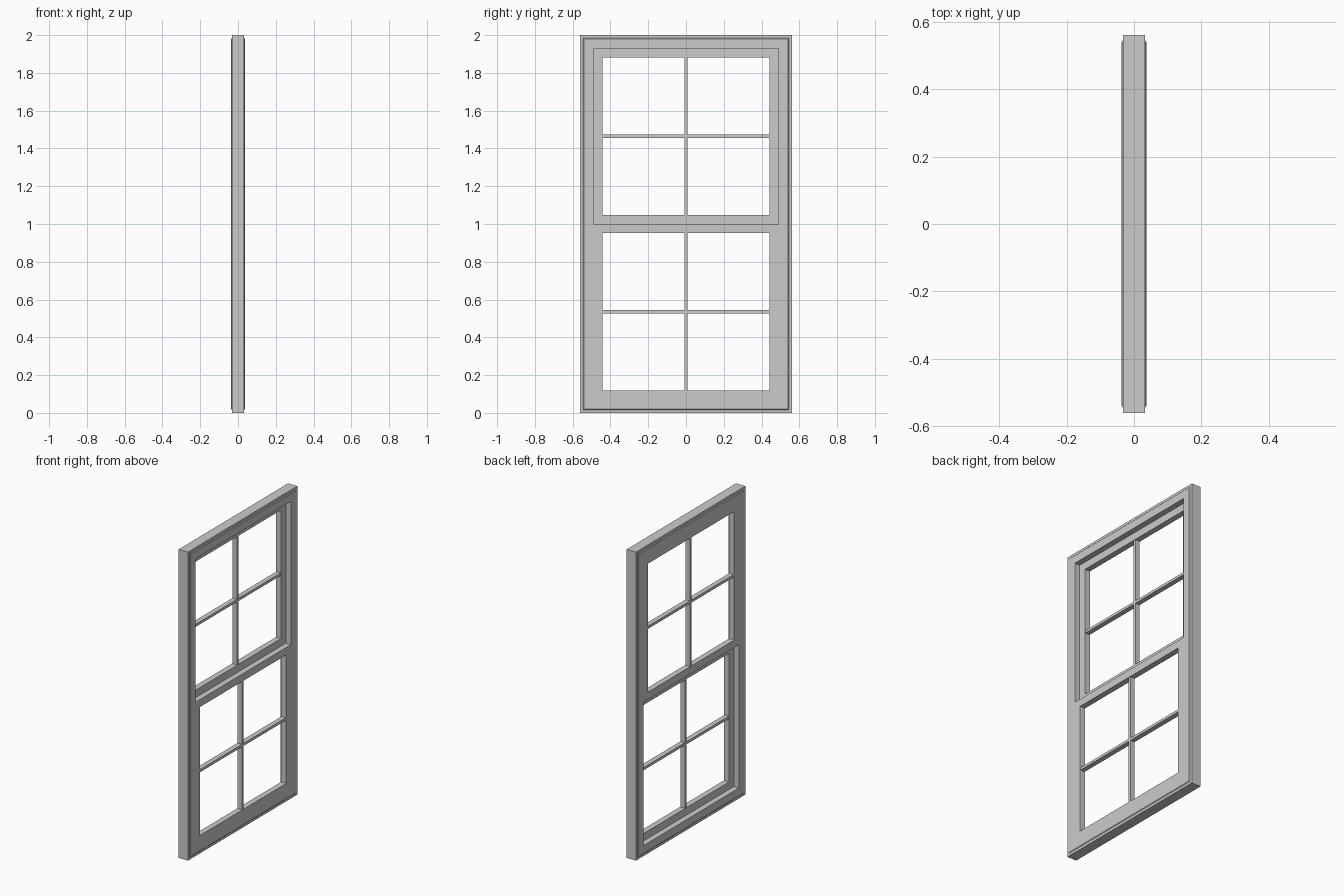
import bpy, bmesh

if "Cube" in bpy.data.objects:
    bpy.data.objects.remove(bpy.data.objects["Cube"])

FACE = 0.037    # half depth of the raised casing
JAMB = 0.033    # half depth of the outer edge
BAR = 0.017     # glazing bar width


def finish(name, bm):
    bmesh.ops.recalc_face_normals(bm, faces=bm.faces)
    mesh = bpy.data.meshes.new(name)
    bm.to_mesh(mesh)
    bm.free()
    ob = bpy.data.objects.new(name, mesh)
    bpy.context.collection.objects.link(ob)
    return ob


def ring(name, half_w, z0, z1, profile):
    """Mitred rectangular frame; profile is a closed loop of (inset, x)."""
    bm = bmesh.new()
    loops = []
    for inset, x in profile:
        w, a, b = half_w - inset, z0 + inset, z1 - inset
        loops.append([bm.verts.new((x, y, z))
                      for y, z in ((-w, a), (w, a), (w, b), (-w, b))])
    for i, cur in enumerate(loops):
        nxt = loops[(i + 1) % len(loops)]
        for k in range(4):
            m = (k + 1) % 4
            bm.faces.new((cur[k], cur[m], nxt[m], nxt[k]))
    return finish(name, bm)


def box(name, centre, size):
    bm = bmesh.new()
    bmesh.ops.create_cube(bm, size=1)
    bmesh.ops.scale(bm, vec=size, verts=bm.verts)
    bmesh.ops.translate(bm, vec=centre, verts=bm.verts)
    return finish(name, bm)


# Outer frame with a raised, chamfered casing on both faces
ring("outer_frame", 0.56, 0.0, 2.0, [
    (0, -JAMB), (0, JAMB), (0.016, JAMB), (0.021, FACE),
    (0.071, FACE), (0.071, -FACE), (0.021, -FACE), (0.016, -JAMB)])

# Two sashes, each filling half of the depth, with crossed glazing bars
RAIL = 0.048
for name, x0, x1, z0, z1 in (("upper_sash", -FACE, 0.0, 1.0, 1.929),
                             ("lower_sash", 0.0, FACE, 0.071, 1.0)):
    ring(name, 0.489, z0, z1, [(0, x0), (0, x1), (RAIL, x1), (RAIL, x0)])
    xc, zc, depth = (x0 + x1) / 2, (z0 + z1) / 2, 0.032
    box(name + "_vertical_bar", (xc, 0, zc), (depth, BAR, z1 - z0 - 2 * RAIL))
    box(name + "_horizontal_bar", (xc, 0, zc), (depth, 2 * (0.489 - RAIL), BAR))
